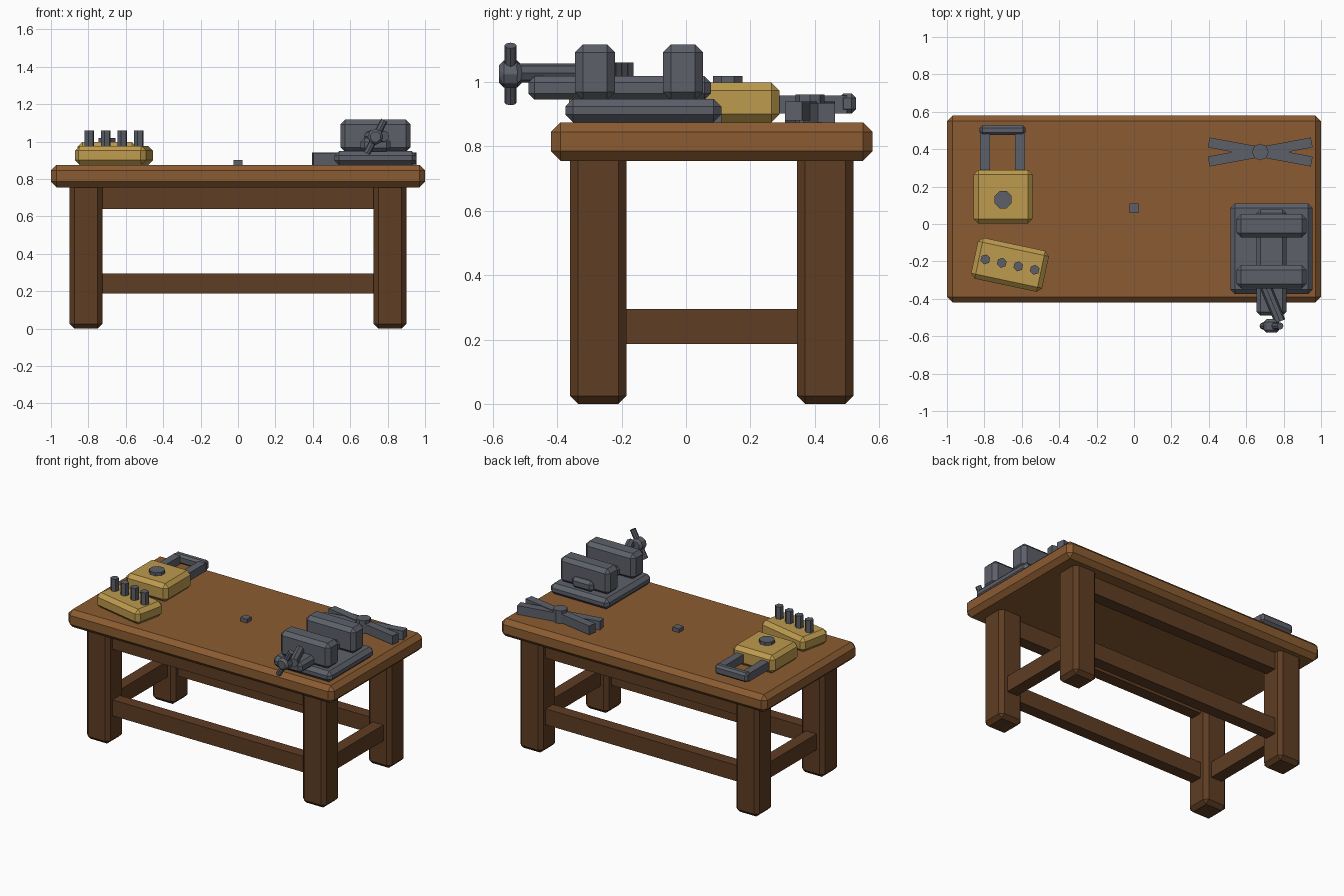
import bpy
from math import radians, pi

if "Cube" in bpy.data.objects:
    bpy.data.objects.remove(bpy.data.objects["Cube"])


def material(name, rgb):
    m = bpy.data.materials.new(name)
    m.use_nodes = True
    m.diffuse_color = (*rgb, 1)
    m.node_tree.nodes["Principled BSDF"].inputs["Base Color"].default_value = (*rgb, 1)
    return m


TOP_WOOD = material("warm_wood", (0.26, 0.107, 0.032))
DARK_WOOD = material("dark_wood", (0.114, 0.047, 0.017))
STEEL = material("steel", (0.107, 0.117, 0.141))
BRASS = material("brass", (0.515, 0.328, 0.076))


def box(name, x, y, z, mat, bevel=0.0, turn=0):
    """Box from (low, high) ranges, chamfered, turned about z in degrees."""
    bpy.ops.mesh.primitive_cube_add(size=1)
    o = bpy.context.object
    o.name = name
    spans = (x, y, z)
    size = [b - a for a, b in spans]
    for v in o.data.vertices:
        v.co = [c * s for c, s in zip(v.co, size)]
    o.location = [(a + b) / 2 for a, b in spans]
    o.rotation_euler.z = radians(turn)
    o.data.materials.append(mat)
    if bevel:
        b = o.modifiers.new("chamfer", 'BEVEL')
        b.width = bevel
        b.segments = 1
    return o


def rod(name, centre, radius, length, mat, sides=8, rot=(0, 0, 0), bevel=0.0):
    bpy.ops.mesh.primitive_cylinder_add(vertices=sides, radius=radius, depth=length,
                                        location=centre, rotation=rot)
    o = bpy.context.object
    o.name = name
    o.data.materials.append(mat)
    if bevel:
        b = o.modifiers.new("chamfer", 'BEVEL')
        b.width = bevel
        b.segments = 1
    return o


DECK = 0.875

# Table: top, legs, aprons and stretchers
box("table_top", (-1, 1), (-0.42, 0.58), (0.755, DECK), TOP_WOOD, 0.03)
rows = {"front": (-0.36, -0.185), "back": (0.345, 0.52)}
for row, (y0, y1) in rows.items():
    mid = (y0 + y1) / 2
    for side, s in (("left", 1), ("right", -1)):
        x = sorted((s * 0.725, s * 0.9))
        box(f"{row}_{side}_leg", x, (y0, y1), (0, 0.78), DARK_WOOD, 0.025)
    rail = (mid - 0.04, mid + 0.04)
    box(f"{row}_apron", (-0.74, 0.74), rail, (0.64, 0.76), DARK_WOOD)
    box(f"{row}_stretcher", (-0.74, 0.74), rail, (0.187, 0.295), DARK_WOOD)
for side, s in (("left", 1), ("right", -1)):
    x = sorted((s * 0.772, s * 0.852))
    box(f"{side}_stretcher", x, (-0.2, 0.36), (0.187, 0.295), DARK_WOOD)

# Vise: base, slide, jaws, screw and handle
VX = 0.735
box("vise_base", (0.515, 0.955), (-0.375, 0.11), (DECK, 0.948), STEEL, 0.024)
box("vise_slide", (0.655, 0.815), (-0.49, 0.078), (0.945, 1.018), STEEL, 0.02)
for name, y in (("vise_front_jaw", (-0.345, -0.22)), ("vise_back_jaw", (-0.072, 0.053))):
    box(name, (0.548, 0.922), y, (0.944, 1.117), STEEL, 0.025)
rod("vise_screw", (VX, -0.41, 1.028), 0.03, 0.24, STEEL, 8, (pi / 2, 0, pi / 8))
rod("vise_hub", (VX, -0.545, 1.025), 0.045, 0.072, STEEL, 8, (pi / 2, pi / 8, 0), 0.015)
rod("vise_handle", (VX, -0.545, 1.025), 0.019, 0.2, STEEL, 8, (0, radians(28), 0))

# Padlock: body, keyhole plug and shackle
box("padlock_body", (-0.857, -0.543), (0.003, 0.29), (DECK, 0.998), BRASS, 0.025)
rod("padlock_plug", (-0.7, 0.13, 0.995), 0.05, 0.048, STEEL, 8, (0, 0, pi / 8))
for side, x in (("left", (-0.635, -0.582)), ("right", (-0.823, -0.77))):
    box(f"shackle_{side}_bar", x, (0.27, 0.5), (0.903, 0.958), STEEL)
box("shackle_cross_bar", (-0.825, -0.58), (0.475, 0.528), (0.902, 0.965), STEEL, 0.014)

# Peg block with four pegs along its turned length
box("peg_block", (-0.857, -0.469), (-0.33, -0.106), (DECK, 0.977), BRASS, 0.025, -12)
for i in range(4):
    t = i - 1.5
    rod(f"peg_{i + 1}", (-0.663 + 0.088 * t, -0.217 - 0.0187 * t, 1.01), 0.027, 0.1,
        STEEL, 6, (0, 0, radians(-12)))

# Pliers: two crossed arms on a pivot
box("pliers_lower_arm", (0.395, 0.955), (0.358, 0.412), (DECK, 0.935), STEEL, 0, 10.5)
box("pliers_upper_arm", (0.395, 0.955), (0.358, 0.412), (0.88, 0.94), STEEL, 0, -10.5)
rod("pliers_pivot", (0.675, 0.385, 0.918), 0.045, 0.086, STEEL, 8)

# Small loose block on the table
box("loose_block", (-0.025, 0.025), (0.06, 0.11), (DECK, 0.901), STEEL)
